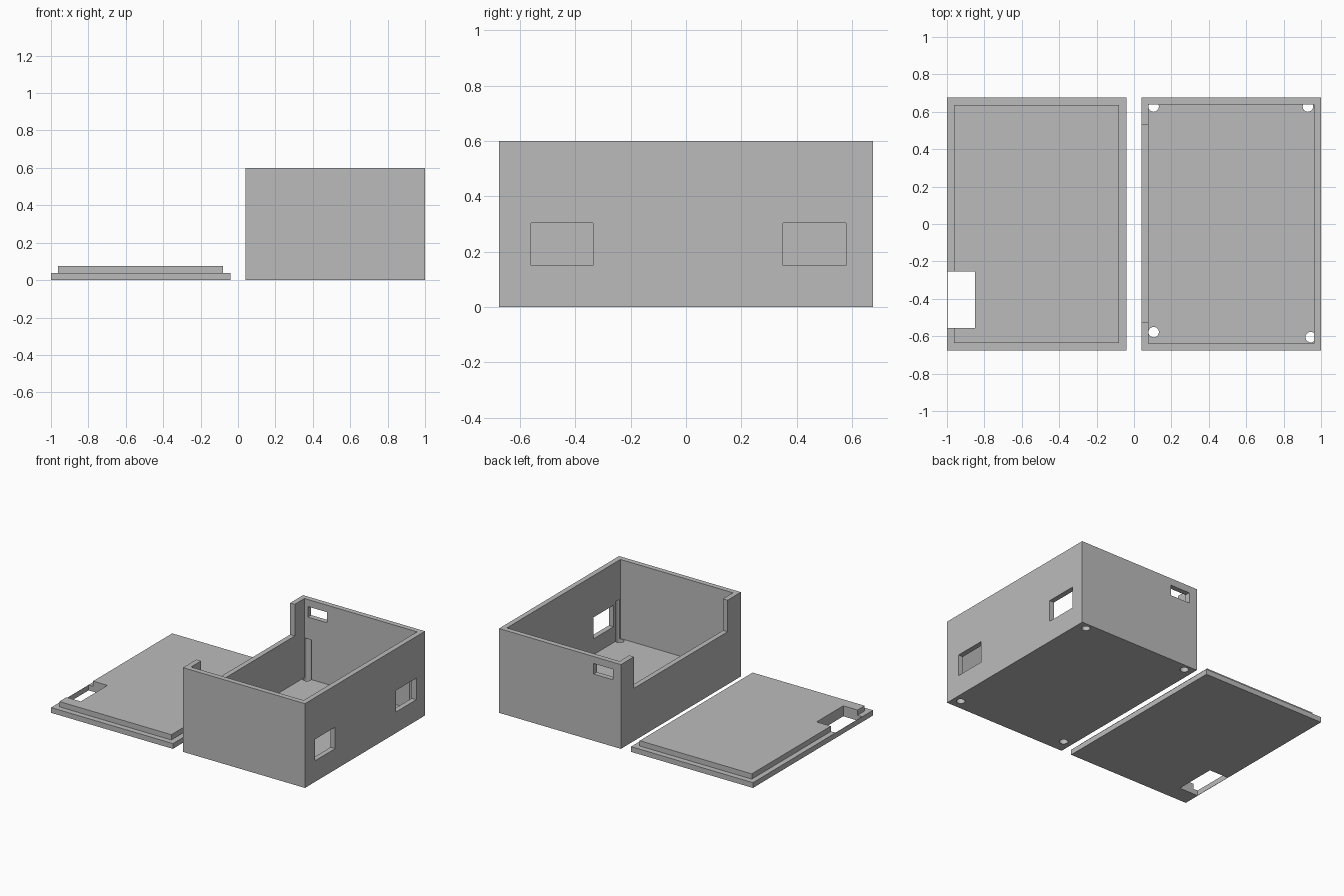
import bpy

cube = bpy.data.objects.get("Cube")
if cube:
    bpy.data.objects.remove(cube, do_unlink=True)

WALL = 0.0375
HALF_Y = 0.675
INNER_Y = 0.638

grey = bpy.data.materials.new("plain grey")
grey.use_nodes = True
grey.diffuse_color = (0.5, 0.5, 0.5, 1)
grey.node_tree.nodes["Principled BSDF"].inputs["Base Color"].default_value = (0.5, 0.5, 0.5, 1)


def block(name, x, y, z):
    """Box spanning three (low, high) ranges."""
    bpy.ops.mesh.primitive_cube_add(size=1)
    ob = bpy.context.object
    ob.name = name
    ob.location = [(a + b) / 2 for a, b in (x, y, z)]
    ob.scale = [b - a for a, b in (x, y, z)]
    bpy.ops.object.transform_apply(location=True, rotation=False, scale=True)
    ob.data.materials.append(grey)
    return ob


def rod(name, x, y, z, radius):
    """Upright cylinder spanning a height range."""
    bpy.ops.mesh.primitive_cylinder_add(vertices=24, radius=radius, depth=z[1] - z[0],
                                        location=(x, y, (z[0] + z[1]) / 2))
    ob = bpy.context.object
    ob.name = name
    ob.data.materials.append(grey)
    return ob


def cut(target, cutter):
    """Subtract the cutter, then discard it."""
    cutter.hide_render = True
    mod = target.modifiers.new("cut", "BOOLEAN")
    mod.operation = "DIFFERENCE"
    mod.solver = "EXACT"
    mod.object = cutter
    bpy.ops.object.select_all(action="DESELECT")
    bpy.context.view_layer.objects.active = target
    target.select_set(True)
    bpy.ops.object.modifier_apply(modifier=mod.name)
    bpy.data.objects.remove(cutter, do_unlink=True)


# Open case with its cavity
case = block("case", (0.04, 1), (-HALF_Y, HALF_Y), (0, 0.6))
cut(case, block("cavity", (0.0765, 0.9635), (-INNER_Y, INNER_Y), (WALL, 0.7)))

# Wide notch in the inner side wall
cut(case, block("wall_notch", (0, 0.09), (-0.525, 0.53), (0.375, 0.7)))

# Two windows in the outer side wall, one slot in the back wall
for y in ((-0.56, -0.335), (0.35, 0.577)):
    cut(case, block("side_window", (0.94, 1.1), y, (0.15, 0.303)))
cut(case, block("back_slot", (0.103, 0.255), (0.6, 0.8), (0.475, 0.55)))

# Screw holes, which groove the walls they touch
for x, y in ((0.105, 0.628), (0.93, 0.628), (0.105, -0.578), (0.945, -0.605)):
    cut(case, rod("screw_hole", x, y, (-0.1, 0.32), 0.028))

# Lid: plate and raised lip, with a cable opening through both
plate = block("lid_plate", (-1, -0.04), (-HALF_Y, HALF_Y), (0, WALL))
lip = block("lid_lip", (-0.9625, -0.08), (-0.635, 0.635), (WALL, 0.075))
for part in (plate, lip):
    cut(part, block("cable_opening", (-0.998, -0.85), (-0.555, -0.255), (-0.1, 0.2)))
